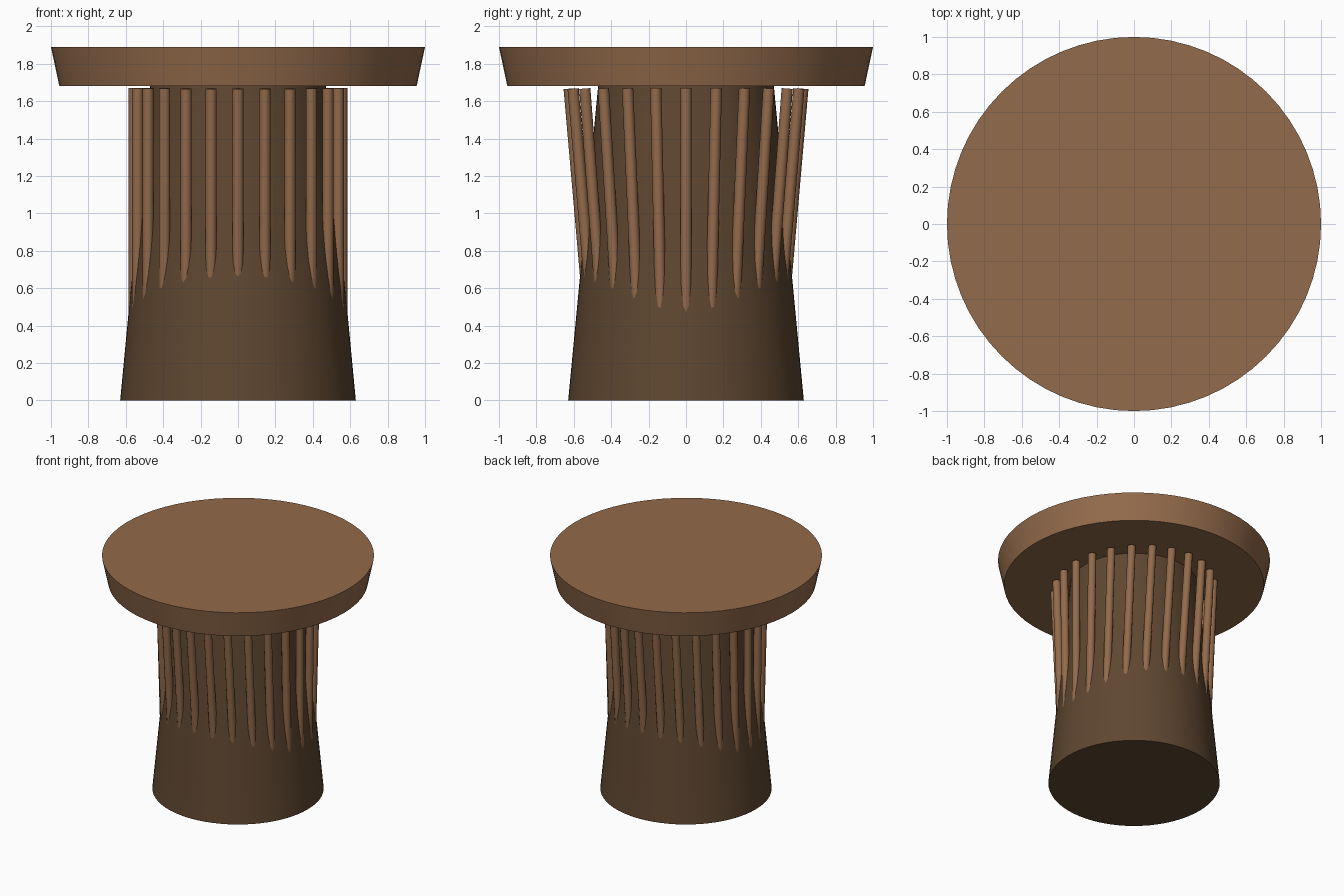
import bpy
from math import radians, sin, cos, pi
from mathutils import Matrix

cube = bpy.data.objects.get("Cube")
if cube:
    bpy.data.objects.remove(cube, do_unlink=True)


def make_material(name, colour):
    mat = bpy.data.materials.new(name)
    mat.use_nodes = True
    mat.diffuse_color = colour
    bsdf = next(n for n in mat.node_tree.nodes if n.type == 'BSDF_PRINCIPLED')
    bsdf.inputs["Base Color"].default_value = colour
    return mat


light_wood = make_material("light wood", (0.29, 0.145, 0.07, 1))
dark_wood = make_material("dark wood", (0.115, 0.063, 0.03, 1))


def make_cone(name, r_bottom, r_top, z_bottom, z_top, sides, mat):
    bpy.ops.mesh.primitive_cone_add(
        vertices=sides, radius1=r_bottom, radius2=r_top,
        depth=z_top - z_bottom, location=(0, 0, (z_bottom + z_top) / 2))
    obj = bpy.context.object
    obj.name = name
    obj.data.materials.append(mat)
    bpy.ops.object.shade_smooth_by_angle(angle=radians(40))
    return obj


# Tapered pedestal and flared round top
make_cone("pedestal", 0.63, 0.47, 0, 1.68, 64, dark_wood)
make_cone("table_top", 0.955, 1.0, 1.68, 1.89, 64, light_wood)

# Ring of rods, leaning outward along y only, lower ends buried in the pedestal
ROD_COUNT = 24
RING_RADIUS = 0.555
PIVOT_Z = 0.87
for i in range(ROD_COUNT):
    a = 2 * pi * i / ROD_COUNT
    rod = make_cone(f"rod_{i + 1}", 0.03, 0.03, -0.8, 0.8, 12, light_wood)
    place = Matrix.Translation((RING_RADIUS * cos(a), RING_RADIUS * sin(a), PIVOT_Z))
    rod.matrix_world = place @ Matrix.Rotation(-radians(5) * sin(a), 4, 'X')
